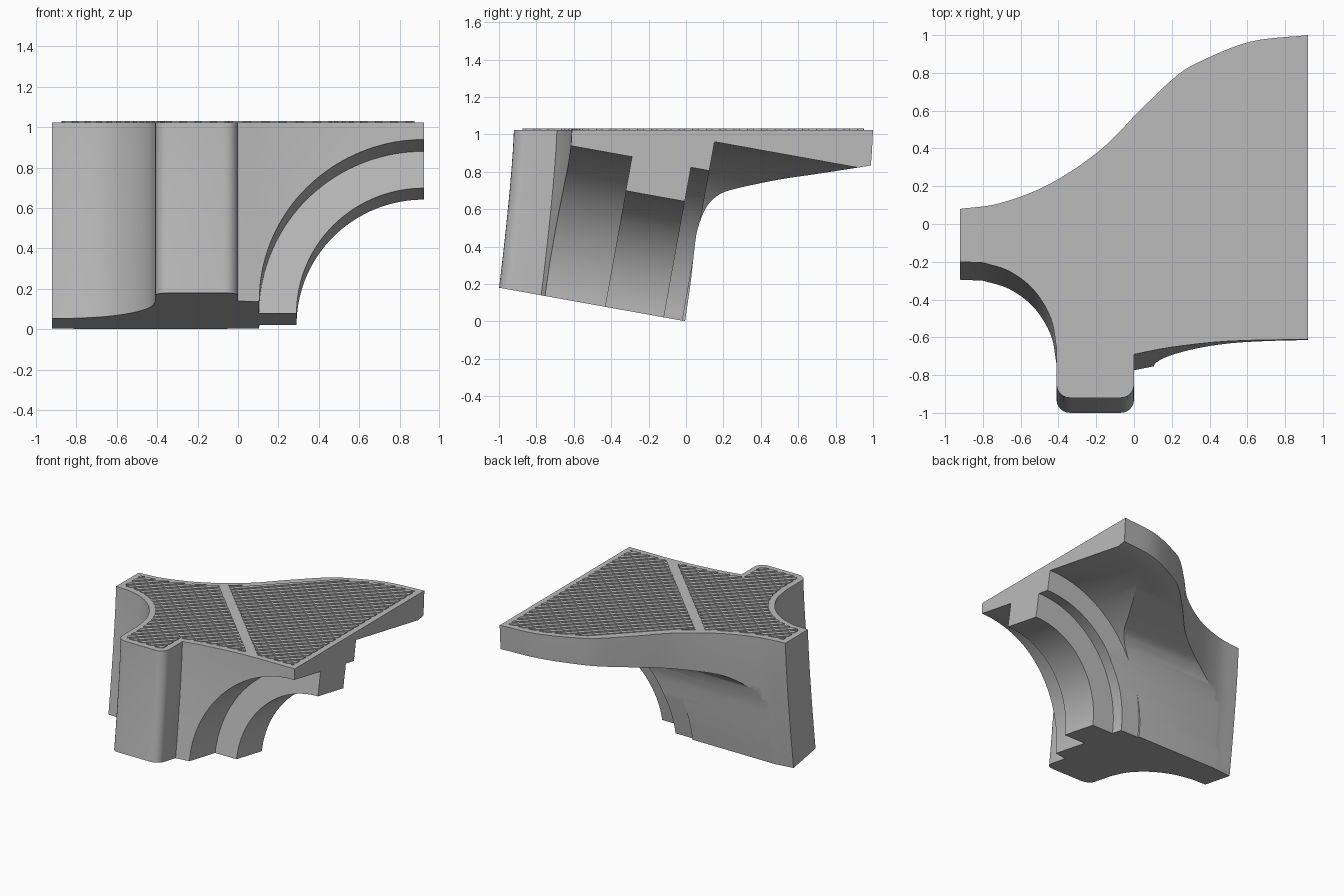
import bpy, bmesh, math
from mathutils import Vector

old = bpy.data.objects.get("Cube")
if old:
    bpy.data.objects.remove(old, do_unlink=True)

TOP = 1.024
TILT = math.radians(10.2)
C, S = math.cos(TILT), math.sin(TILT)

stone = bpy.data.materials.new("grey stone")
stone.use_nodes = True
GREY = (0.5, 0.5, 0.5, 1)
stone.diffuse_color = GREY
stone.node_tree.nodes["Principled BSDF"].inputs["Base Color"].default_value = GREY
stone.node_tree.nodes["Principled BSDF"].inputs["Roughness"].default_value = 0.8


def tilted(x, u, v):
    """Point in the leaning frame: x across, u along depth, v up the bed normal."""
    return Vector((x, u * C + v * S, v * C - u * S))


def add_loft(bm, rings):
    """Closed solid through a list of equal rings."""
    loops = [[bm.verts.new(p) for p in ring] for ring in rings]
    n = len(loops[0])
    for a, b in zip(loops, loops[1:]):
        for i in range(n):
            j = (i + 1) % n
            bm.faces.new((a[i], a[j], b[j], b[i]))
    bm.faces.new(loops[0][::-1])
    bm.faces.new(loops[-1])


def make(name, solids):
    bm = bmesh.new()
    for rings in solids:
        add_loft(bm, rings)
    bmesh.ops.recalc_face_normals(bm, faces=bm.faces)
    mesh = bpy.data.meshes.new(name)
    bm.to_mesh(mesh)
    bm.free()
    mesh.materials.append(stone)
    obj = bpy.data.objects.new(name, mesh)
    bpy.context.collection.objects.link(obj)
    return obj


def boolean(obj, tool, operation):
    mod = obj.modifiers.new("cut", "BOOLEAN")
    mod.operation, mod.solver, mod.object = operation, "EXACT", tool
    bpy.context.view_layer.update()
    bpy.ops.object.select_all(action="DESELECT")
    bpy.context.view_layer.objects.active = obj
    obj.select_set(True)
    bpy.ops.object.modifier_apply(modifier=mod.name)
    bpy.data.objects.remove(tool, do_unlink=True)


def spline(pts, steps=6):
    """Catmull-Rom curve through the points."""
    p = [Vector(q) for q in pts]
    p = [2 * p[0] - p[1]] + p + [2 * p[-1] - p[-2]]
    out = []
    for a, b, c, d in zip(p, p[1:], p[2:], p[3:]):
        for k in range(steps):
            t = k / steps
            out.append(0.5 * (2 * b + (c - a) * t + (2 * a - 5 * b + 4 * c - d) * t * t
                              + (3 * b - a - 3 * c + d) * t ** 3))
    return out + [p[-2]]


def corner(cx, cy, r, start):
    """Quarter circle, counter-clockwise from the start angle."""
    return [Vector((cx + r * math.cos(math.radians(start + a)),
                    cy + r * math.sin(math.radians(start + a)))) for a in range(0, 91, 15)]


# Plan outline, counter-clockwise
outline = spline([(-0.92, 0.08), (-0.92, -0.2)], 1)
outline += spline([(-0.8, -0.205), (-0.66, -0.25), (-0.53, -0.35), (-0.44, -0.5), (-0.41, -0.66)], 4)
outline += corner(-0.34, -0.85, 0.07, 180) + corner(-0.07, -0.85, 0.07, 270)
outline += spline([(0.0, -0.69), (0.2, -0.652), (0.5, -0.62), (0.92, -0.61)], 4)
outline += spline([(0.92, 1.0), (0.615, 0.965), (0.35, 0.86), (0.22, 0.78), (0.03, 0.6),
                   (-0.18, 0.39), (-0.45, 0.21), (-0.71, 0.11), (-0.92, 0.08)], 5)[:-1]


def layer(z):
    lean = 0.08 * ((TOP - z) / 0.85) ** 1.3
    return [(p.x, p.y - lean, z) for p in outline]


# Vault springer block, leaning forward toward its foot
block = make("vault_springer", [[layer(TOP - 1.2 * k / 12) for k in range(12, -1, -1)]])

# Sloping bed under the foot
bed = [(-2, -1), (2, -1), (2, 0), (-2, 0)]
boolean(block, make("bed_cutter", [[[tilted(x, u, v) for x, v in bed] for u in (-3, 3)]]),
        "DIFFERENCE")


# Stepped arches and the vault barrel behind them
def arch_cutter(radius, u0, u1):
    arc = [(0.92 - radius * math.cos(math.pi / 2 * k / 36),
            radius * math.sin(math.pi / 2 * k / 36)) for k in range(37)]
    profile = [(0.92 - radius, -1)] + arc + [(1.6, radius), (1.6, -1)]
    return make("arch_cutter", [[[tilted(x, u, v) for x, v in profile] for u in (u0, u1)]])


for radius, u0, u1 in ((0.63, -3, 3), (0.815, -3, -0.44), (0.815, -0.12, 0.1), (0.972, -0.02, 3)):
    boolean(block, arch_cutter(radius, u0, u1), "DIFFERENCE")

# Coved vault web at the back
cove = spline([(-0.002, -0.1), (-0.012, 0.2), (-0.025, 0.4), (-0.026, 0.5), (-0.005, 0.61),
               (0.033, 0.676), (0.08, 0.717), (0.17, 0.76), (0.36, 0.836), (0.55, 0.9),
               (0.84, 1.0), (1.3, 1.16)], 4) + [Vector((1.3, -0.1))]
boolean(block, make("cove_cutter", [[[tilted(x, p.x, p.y) for p in cove] for x in (-2, 2)]]),
        "DIFFERENCE")

# Diagonal tooling ridges on the top, kept inside a plain margin and split by a seam
inset = []
for i, p in enumerate(outline):
    a = (p - outline[i - 1]).normalized()
    b = (outline[(i + 1) % len(outline)] - p).normalized()
    n = Vector((-a.y - b.y, a.x + b.x)).normalized()
    cosine = max(0.5, n.dot(Vector((-a.y, a.x))))
    inset.append(p + n * 0.045 / cosine)
field = make("ridge_field", [[[(p.x, p.y, z) for p in inset] for z in (TOP - 0.01, TOP + 0.006)]])


def strip(s0, s1, n0, n1):
    r = math.sqrt(0.5)
    quad = [((s - n) * r, (s + n) * r) for s, n in ((s0, n0), (s1, n0), (s1, n1), (s0, n1))]
    return [[(x, y, z) for x, y in quad] for z in (TOP - 0.1, TOP + 0.1)]


strips = []
for k in range(-20, 21):
    n = k * 0.052
    strips += [strip(-2, -0.07, n, n + 0.03), strip(0.0, 2, n, n + 0.03)]
ridges = make("tooling_ridges", strips)
boolean(ridges, field, "INTERSECT")

# Smooth curved faces, keep the arrises crisp
bpy.ops.object.select_all(action="DESELECT")
block.select_set(True)
bpy.context.view_layer.objects.active = block
bpy.ops.object.shade_smooth_by_angle(angle=math.radians(30))
